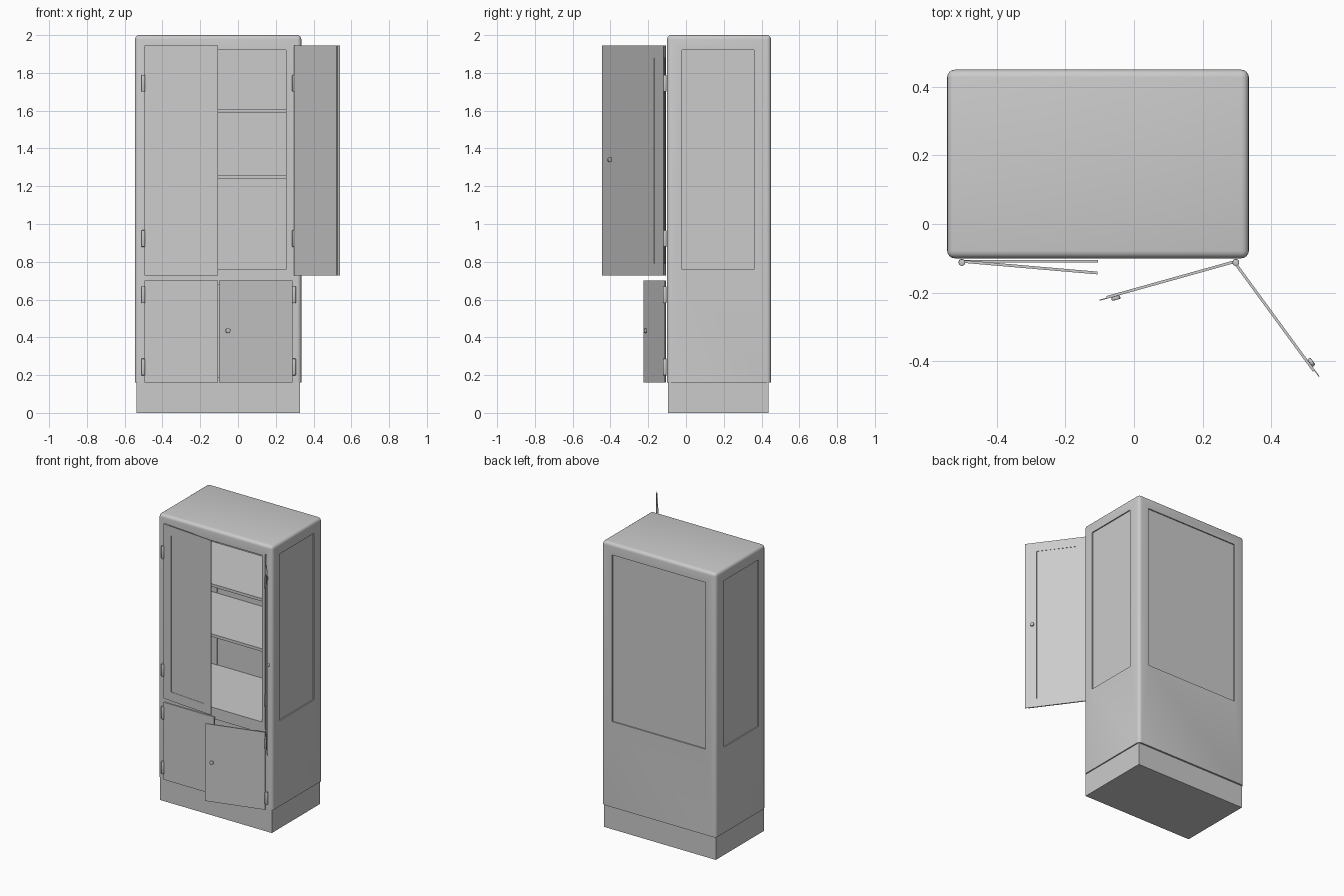
import bpy, bmesh
from math import radians
from mathutils import Matrix

if "Cube" in bpy.data.objects:
    bpy.data.objects.remove(bpy.data.objects["Cube"])


def box(name, x, y, z):
    """Axis-aligned box from (min, max) pairs."""
    bm = bmesh.new()
    bmesh.ops.create_cube(bm, size=1)
    for v in bm.verts:
        v.co = [r[0] if c < 0 else r[1] for c, r in zip(v.co, (x, y, z))]
    me = bpy.data.meshes.new(name)
    bm.to_mesh(me)
    bm.free()
    ob = bpy.data.objects.new(name, me)
    bpy.context.collection.objects.link(ob)
    return ob


def cyl(name, r, depth, matrix, bevel, seg=20):
    """Cylinder with softened rims."""
    bm = bmesh.new()
    bmesh.ops.create_cone(bm, cap_ends=True, segments=seg, radius1=r, radius2=r, depth=depth)
    rims = [e for e in bm.edges if abs(e.verts[0].co.z - e.verts[1].co.z) < 1e-6]
    bmesh.ops.bevel(bm, geom=rims, offset=bevel, segments=2, affect='EDGES', profile=0.5)
    me = bpy.data.meshes.new(name)
    bm.to_mesh(me)
    bm.free()
    ob = bpy.data.objects.new(name, me)
    bpy.context.collection.objects.link(ob)
    ob.matrix_world = matrix
    smooth(ob)
    return ob


def activate(ob):
    bpy.ops.object.select_all(action='DESELECT')
    ob.select_set(True)
    bpy.context.view_layer.objects.active = ob


def smooth(ob):
    activate(ob)
    bpy.ops.object.shade_smooth_by_angle(angle=radians(35))


def cut(ob, *ranges):
    """Subtract boxes from an object."""
    for r in ranges:
        c = box("cutter", *r)
        c.hide_render = True
        m = ob.modifiers.new("cut", 'BOOLEAN')
        m.operation, m.solver, m.object = 'DIFFERENCE', 'EXACT', c
        activate(ob)
        bpy.ops.object.modifier_apply(modifier=m.name)
        bpy.data.objects.remove(c)


X0, X1, Y0, Y1 = -0.545, 0.335, -0.10, 0.45
T = 0.015                                   # wall thickness
WX, WY, WZ = (-0.465, 0.255), (-0.02, 0.36), (0.758, 1.92)

# Plinth
box("plinth", (X0 + .008, X1 - .008), (Y0 + .006, Y1 - .012), (0, 0.162))

# Hollow cabinet body, rounded on all edges but the bottom ones
body = box("cabinet_body", (X0, X1), (Y0, Y1), (0.16, 2.0))
bm = bmesh.new()
bm.from_mesh(body.data)
edges = [e for e in bm.edges if max(v.co.z for v in e.verts) > 1]
bmesh.ops.bevel(bm, geom=edges, offset=0.022, segments=4, affect='EDGES', profile=0.5)
bm.to_mesh(body.data)
bm.free()
inner_x, inner_y = (X0 + T, X1 - T), (Y0 + T, Y1 - T)
cut(body,
    (inner_x, inner_y, (0.758, 1.98)),                  # upper compartment
    (inner_x, inner_y, (0.18, 0.738)),                  # lower compartment
    (WX, (Y0 - .05, Y0 + .05), WZ),                     # upper door opening
    (WX, (Y0 - .05, Y0 + .05), (0.19, 0.68)),           # lower door opening
    (WX, (Y1 - .05, Y1 + .05), WZ),                     # back window
    ((X0 - .05, X0 + .05), WY, WZ),                     # left window
    ((X1 - .05, X1 + .05), WY, WZ))                     # right window
smooth(body)

# Glass panes set into the windows
box("back_glass", WX, (Y1 - .012, Y1 - .008), WZ)
for side, x in (("left", X0 + .008), ("right", X1 - .012)):
    box(side + "_glass", (x, x + .004), WY, WZ)

# Shelves
for z in (1.25, 1.60):
    box("shelf", inner_x, inner_y, (z - .01, z + .01))


def door(name, right, angle, z, window=False, knob_z=None):
    """Door swinging about its hinge line; local x runs away from the hinge."""
    s = -1 if right else 1
    hx = 0.297 if right else -0.502
    place = Matrix.Translation((hx, -0.112, 0)) @ Matrix.Rotation(radians(angle), 4, 'Z')

    def span(a, b):
        return tuple(sorted((s * a, s * b)))

    panel = box(name, span(0.008, 0.39 if right else 0.397), (-0.001, 0.007), z)
    if window:
        gz = (z[0] + .063, z[1] - .065)
        cut(panel, (span(0.07, 0.335), (-.05, .05), gz))
        glass = box(name + "_glass", span(0.07, 0.335), (0.001, 0.005), gz)
        glass.matrix_world = place
    panel.matrix_world = place
    if right:
        # Overlapping closing strip and knob
        strip = box(name + "_strip", span(0.385, 0.412), (-0.001, 0.002), z)
        strip.matrix_world = place
        cyl(name + "_knob", 0.013, 0.011,
            place @ Matrix.Translation((s * 0.365, -0.006, knob_z))
            @ Matrix.Rotation(radians(90), 4, 'X'), 0.003)


UP, LOW = (0.727, 1.945), (0.16, 0.70)
door("upper_left_door", False, -4.9, UP, True)
door("upper_right_door", True, 126.2, UP, True, 1.34)
door("lower_left_door", False, 0, LOW)
door("lower_right_door", True, 15.6, LOW, knob_z=0.435)

# Hinge barrels
for x in (-0.502, 0.297):
    for z in (0.243, 0.625, 0.923, 1.745):
        cyl("hinge", 0.010, 0.088, Matrix.Translation((x, -0.112, z)), 0.003)
